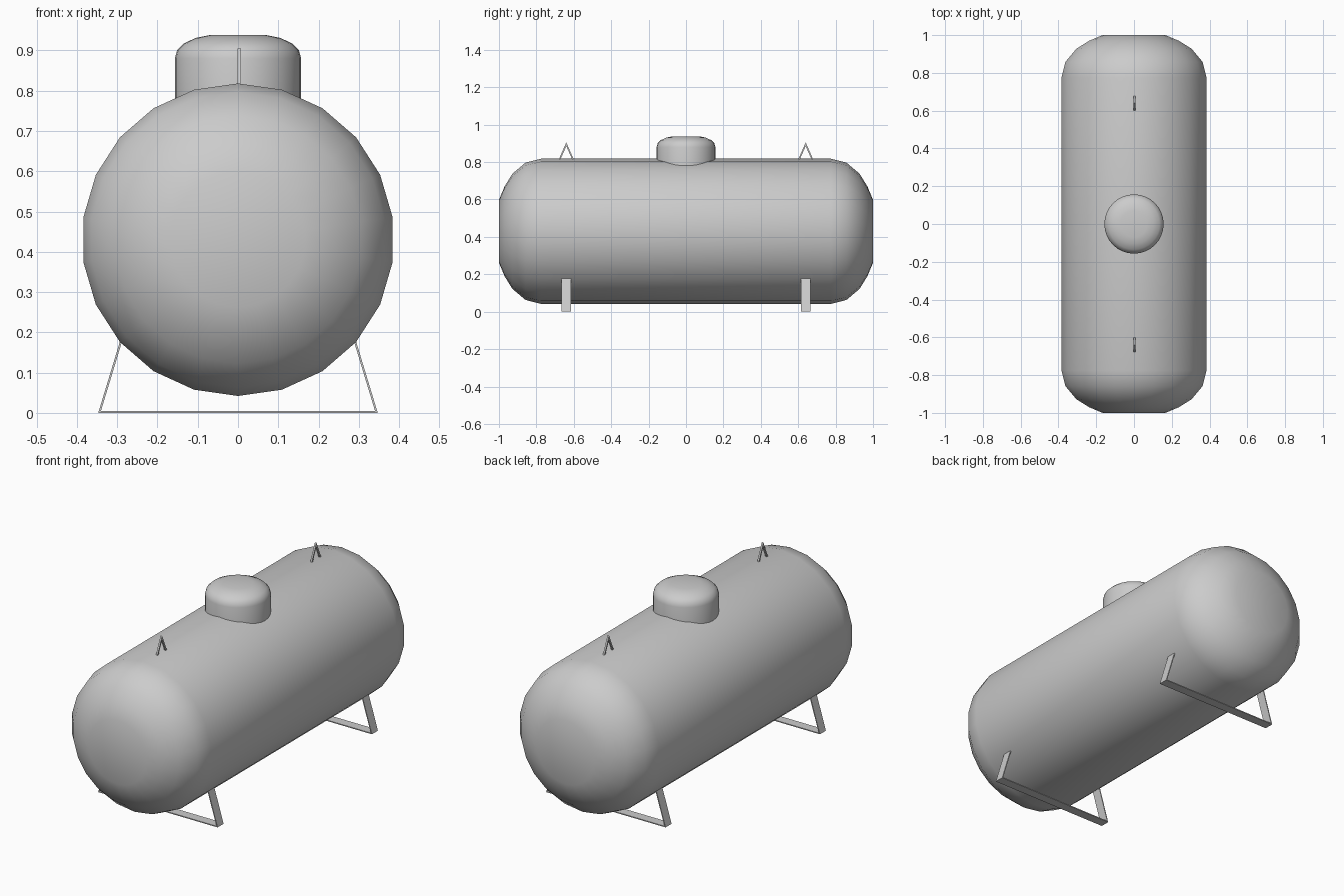
import bpy
import bmesh
import math
from mathutils import Matrix, Vector

cube = bpy.data.objects.get("Cube")
if cube:
    bpy.data.objects.remove(cube, do_unlink=True)

steel = bpy.data.materials.new("light grey steel")
steel.use_nodes = True
GREY = (0.6, 0.6, 0.6, 1)
steel.diffuse_color = GREY
steel.node_tree.nodes["Principled BSDF"].inputs["Base Color"].default_value = GREY


def finish(name, bm, smooth_angle=None):
    bmesh.ops.recalc_face_normals(bm, faces=bm.faces)
    mesh = bpy.data.meshes.new(name)
    bm.to_mesh(mesh)
    bm.free()
    mesh.materials.append(steel)
    obj = bpy.data.objects.new(name, mesh)
    bpy.context.collection.objects.link(obj)
    if smooth_angle:
        bpy.ops.object.select_all(action='DESELECT')
        obj.select_set(True)
        bpy.context.view_layer.objects.active = obj
        bpy.ops.object.shade_smooth_by_angle(angle=math.radians(smooth_angle))
    return obj


def lathe(name, profile, sides, matrix):
    """Spin (radius, height) points around z, then place with matrix."""
    bm = bmesh.new()
    verts = [bm.verts.new((r, 0, h)) for r, h in profile]
    edges = [bm.edges.new(pair) for pair in zip(verts, verts[1:])]
    bmesh.ops.spin(bm, geom=verts + edges, cent=(0, 0, 0), axis=(0, 0, 1),
                   angle=math.tau, steps=sides, use_duplicate=False)
    bmesh.ops.remove_doubles(bm, verts=bm.verts, dist=0.0005)
    bm.transform(matrix)
    return finish(name, bm, 45)


def strip(name, path, across, thickness):
    """Bent flat bar: a path widened along a vector, then given thickness."""
    bm = bmesh.new()
    half = Vector(across) / 2
    rows = [(bm.verts.new(Vector(p) - half), bm.verts.new(Vector(p) + half))
            for p in path]
    for a, b in zip(rows, rows[1:]):
        bm.faces.new((a[0], b[0], b[1], a[1]))
    obj = finish(name, bm)
    # Orient the sheet so that the thickness goes to the inside of the bend
    middle = sum((Vector(p) for p in path), Vector()) / len(path)
    face = obj.data.polygons[0]
    if face.normal.dot(middle - face.center) > 0:
        obj.data.flip_normals()
    solid = obj.modifiers.new("thickness", 'SOLIDIFY')
    solid.thickness = thickness
    solid.offset = -1
    solid.use_even_offset = True
    return obj


# Tank body, lying along y with a corner of its outline at the top
half_tank = [(0.388, 0.775), (0.367, 0.858), (0.308, 0.928),
             (0.24, 0.97), (0.168, 1.0), (0, 1.0)]
tank_profile = [(r, -h) for r, h in reversed(half_tank)] + half_tank
lay_down = (Matrix.Translation((0, 0, 0.43)) @ Matrix.Rotation(math.pi / 2, 4, 'X')
            @ Matrix.Rotation(math.pi / 2, 4, 'Z'))
lathe("tank_body", tank_profile, 22, lay_down)

# Valve cover on top
cover = [(0, 0.74), (0.157, 0.74), (0.157, 0.88), (0.151, 0.901),
         (0.135, 0.917), (0.105, 0.931), (0.07, 0.938), (0, 0.938)]
lathe("valve_cover", cover, 32, Matrix())

# Support frames and lifting lugs at both ends
for end, y in (("front", -0.64), ("back", 0.64)):
    strip(end + "_support", [(-0.293, y, 0.178), (-0.347, y, 0), (0.347, y, 0),
                             (0.293, y, 0.178)], (0, 0.05, 0), 0.005)
    strip(end + "_lifting_lug", [(0.003, y - 0.042, 0.81), (0.003, y, 0.905),
                                 (0.003, y + 0.042, 0.81)], (0.009, 0, 0), 0.008)
